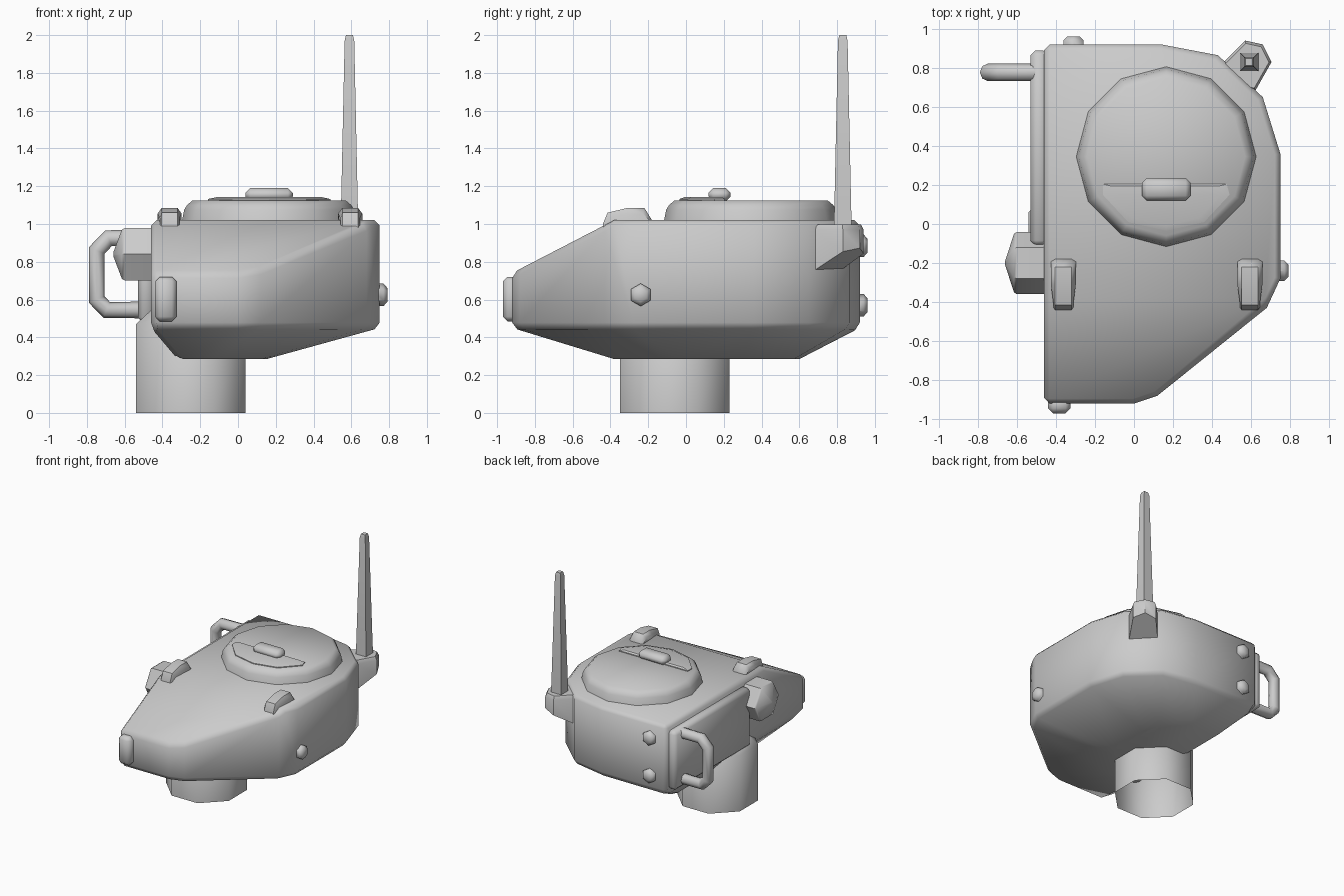
import bpy, bmesh
from math import pi, cos, sin, radians
from mathutils import Vector

if "Cube" in bpy.data.objects:
    bpy.data.objects.remove(bpy.data.objects["Cube"])


def finish(bm, name, bevel=0, limit=0.6, angle=50):
    bmesh.ops.recalc_face_normals(bm, faces=bm.faces[:])
    if bevel:
        es = [e for e in bm.edges if len(e.link_faces) == 2 and e.calc_face_angle() > limit]
        bmesh.ops.bevel(bm, geom=es, offset=bevel, segments=1, profile=0.5, affect='EDGES')
    me = bpy.data.meshes.new(name)
    bm.to_mesh(me)
    bm.free()
    ob = bpy.data.objects.new(name, me)
    bpy.context.collection.objects.link(ob)
    bpy.ops.object.select_all(action='DESELECT')
    ob.select_set(True)
    bpy.context.view_layer.objects.active = ob
    bpy.ops.object.shade_smooth_by_angle(angle=radians(angle))
    return ob


def loft(rings, caps=(True, True)):
    bm = bmesh.new()
    vs = [[bm.verts.new(p) for p in r] for r in rings]
    n = len(vs[0])
    for a, b in zip(vs, vs[1:]):
        for i in range(n):
            bm.faces.new((a[i], a[(i + 1) % n], b[(i + 1) % n], b[i]))
    if caps[0]:
        bm.faces.new(vs[0][::-1])
    if caps[1]:
        bm.faces.new(vs[-1])
    return bm


AXES = {'x': (Vector((1, 0, 0)), Vector((0, 1, 0)), Vector((0, 0, 1))),
        'y': (Vector((0, 1, 0)), Vector((1, 0, 0)), Vector((0, 0, 1))),
        'z': (Vector((0, 0, 1)), Vector((1, 0, 0)), Vector((0, 1, 0)))}


def turned(name, centre, axis, n, profile, phase=0, caps=(True, True), angle=50):
    """Faceted solid: profile is (radius, distance along axis)."""
    w, u, v = AXES[axis]
    c = Vector(centre)
    rings = [[c + w * d + u * r * cos(phase + 2 * pi * i / n) + v * r * sin(phase + 2 * pi * i / n)
              for i in range(n)] for r, d in profile]
    return finish(loft(rings, caps), name, angle=angle)


def box(name, lo, hi, bevel):
    rect = [(lo[0], lo[1]), (hi[0], lo[1]), (hi[0], hi[1]), (lo[0], hi[1])]
    return finish(loft([[(x, y, z) for x, y in rect] for z in (lo[2], hi[2])]), name, bevel)


# turret shell: plan outline, tucked-in underside, sloping front roof
plan = [(-.46, -.92), (0, -.92), (.12, -.88), (.68, -.43), (.75, -.28), (.75, .36),
        (.66, .65), (.43, .865), (.14, .92), (-.46, .92)]
under = [(-.32 + (x + .46) * .39, .11 + y * .533, .285) for x, y in plan]
bm = loft([under, [(x, y, .45) for x, y in plan], [(x, y, 1.02) for x, y in plan]])
cut = bmesh.ops.bisect_plane(bm, geom=bm.verts[:] + bm.edges[:] + bm.faces[:],
                             plane_co=(0, -.38, 1.02), plane_no=(0, -.46, .89), clear_outer=True)
bmesh.ops.holes_fill(bm, edges=[e for e in bm.edges if e.is_boundary], sides=0)
bmesh.ops.remove_doubles(bm, verts=bm.verts[:], dist=1e-4)
finish(bm, "turret_shell", 0.028)

# open octagonal mounting post
turned("mounting_post", (-.25, -.06, 0), 'z', 8, [(.314, 0), (.314, .47), (.22, .55)],
       phase=pi / 8, caps=(False, True))

# roof hatch with half lid and grip
turned("roof_hatch", (.165, .345, 0), 'z', 12, [(.465, 1.0), (.45, 1.075), (.435, 1.1), (.405, 1.125)],
       phase=pi / 2)
lid = [(-.16, .205), (-.16, .15), (-.03, .01), (.165, -.035), (.36, .01), (.49, .15), (.475, .205)]
lid_in = [(.165 + (x - .165) * .86, .155 + (min(y, .2) - .155) * .86) for x, y in lid]
finish(loft([[(x, y, 1.1) for x, y in lid], [(x, y, 1.132) for x, y in lid],
             [(x, y, 1.142) for x, y in lid_in]]), "hatch_lid", angle=25)
box("hatch_grip", (.04, .12, 1.12), (.29, .235, 1.19), .025)

# roof lugs
side = [(-.44, .96), (-.44, 1.0), (-.415, 1.06), (-.31, 1.085), (-.22, 1.085), (-.18, 1.02), (-.18, .96)]
for tag, cx in (("left", -.362), ("right", .594)):
    rings = []
    for dx, k in ((-.042, .75), (-.064, 1), (.064, 1), (.042, .75)):
        if k == 1:
            rings.append([(cx + dx * (.8 if y < -.4 else 1), -.31 + (y + .31) * .9, z - .03 if z > 1.03 else z)
                          for y, z in side])
        else:
            rings.append([(cx + dx, y, z) for y, z in side])
    rings = [rings[1], rings[0], rings[3], rings[2]]
    finish(loft(rings), "roof_lug_" + tag)

# front lamp block
box("front_block", (-.44, -.97, .485), (-.325, -.88, .72), .025)

# left side plate and hexagonal boss
box("side_plate", (-.53, -.11, .48), (-.44, .89, .97), .025)
turned("side_boss", (0, -.2, .84), 'x', 6, [(.16, -.42), (.16, -.6), (.15, -.615), (.012, -.66)])

# bolts
bolt = [(.06, -.04), (.06, .02), (.035, .042)]
turned("side_bolt", (.75, -.24, .625), 'x', 6, bolt, phase=pi / 6)
for tag, z in (("lower", .57), ("upper", .885)):
    turned("back_bolt_" + tag, (-.31, .92, z), 'y', 6, bolt, phase=pi / 6)

# side handle: bent tube
path = [(-.48, .925), (-.685, .925), (-.748, .86), (-.748, .6), (-.695, .545), (-.48, .545)]
cu = bpy.data.curves.new("side_handle", 'CURVE')
cu.dimensions = '3D'
cu.bevel_depth = .045
cu.bevel_resolution = 2
cu.use_fill_caps = True
sp = cu.splines.new('POLY')
sp.points.add(len(path) - 1)
for p, (x, z) in zip(sp.points, path):
    p.co = (x, .777, z, 1)
bpy.context.collection.objects.link(bpy.data.objects.new("side_handle", cu))

# antenna bracket: prism whose underside slopes in toward the shell
br = [(.45, .82), (.57, .94), (.66, .92), (.705, .83), (.62, .68), (.5, .7)]
low = [(x, y, .755 + max(0, (x + y - 1.3)) * .42) for x, y in br]
finish(loft([low, [(x, y, .97) for x, y in br],
             [(.59 + (x - .59) * .88, .82 + (y - .82) * .88, .998) for x, y in br]]), "antenna_bracket")

# square tapered antenna
turned("antenna", (.59, .83, 0), 'z', 4, [(.068, .97), (.063, 1.08), (.036, 1.97), (.026, 2.0)],
       phase=pi / 4, angle=60)
